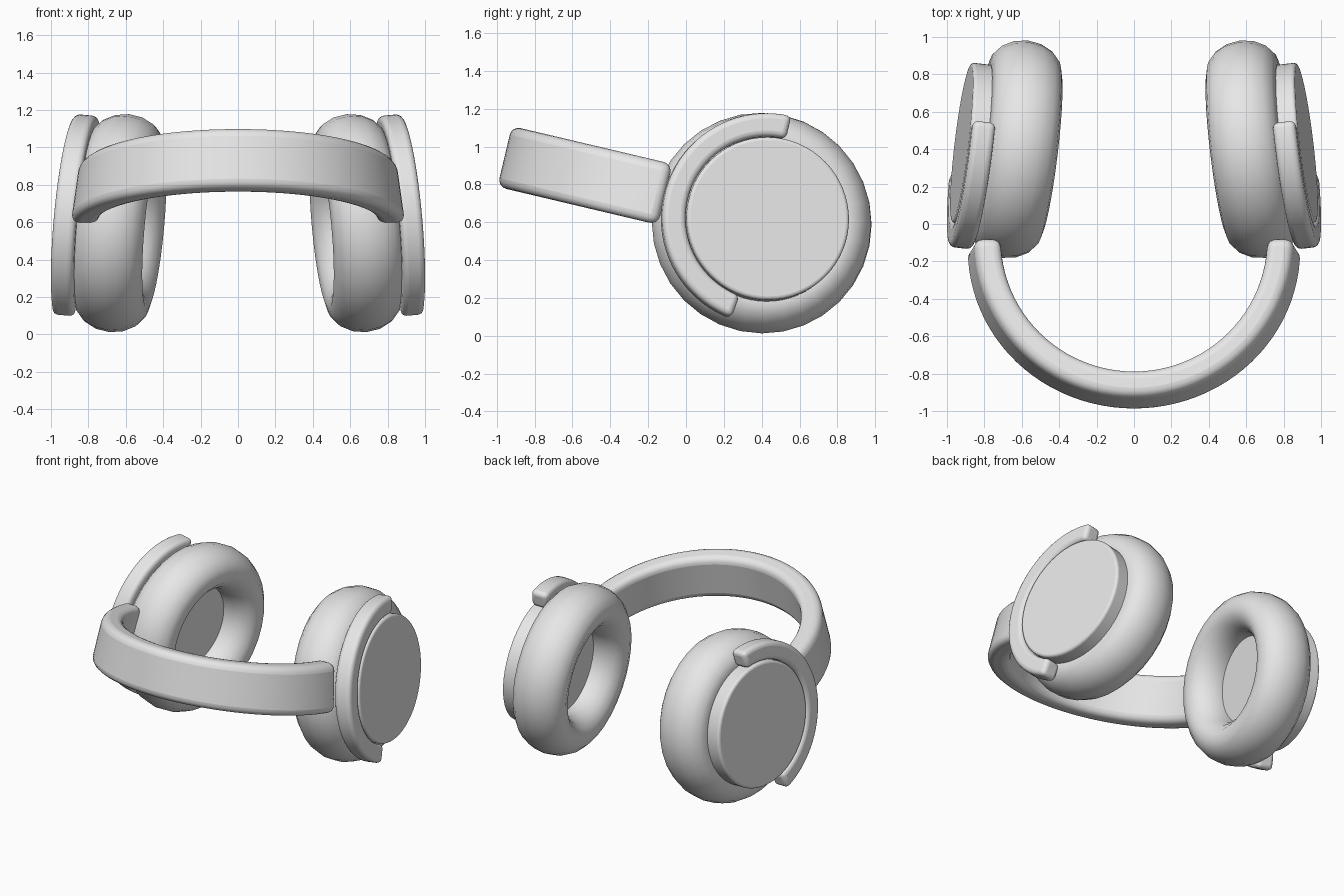
import bpy, bmesh, math
from mathutils import Matrix, Vector

cube = bpy.data.objects.get("Cube")
if cube:
    bpy.data.objects.remove(cube, do_unlink=True)

GREY = (0.8, 0.8, 0.8, 1.0)
mat = bpy.data.materials.new("light_grey")
mat.use_nodes = True
mat.diffuse_color = GREY
mat.node_tree.nodes["Principled BSDF"].inputs["Base Color"].default_value = GREY


def frame(origin, x_axis, z_axis):
    """Matrix whose local z is z_axis and local x lies close to x_axis."""
    z = Vector(z_axis).normalized()
    x = Vector(x_axis)
    x = (x - z * x.dot(z)).normalized()
    y = z.cross(x)
    m = Matrix((x, y, z)).transposed().to_4x4()
    m.translation = Vector(origin)
    return m


def sweep(name, profile, start, end, steps, matrix, bevel=0, mirror=False, flare=0):
    """Turn a closed (radius, height) profile about local z, between two angles."""
    bm = bmesh.new()
    full = abs(end - start) >= 360
    rings = []
    for i in range(steps if full else steps + 1):
        a = math.radians(start + (end - start) * i / steps)
        rings.append([bm.verts.new((r * math.cos(a) * (1 - flare * h),
                                    r * math.sin(a), h)) for r, h in profile])
    n = len(profile)
    for i in range(steps):
        p, q = rings[i], rings[(i + 1) % len(rings)]
        for j in range(n):
            k = (j + 1) % n
            bm.faces.new((p[j], q[j], q[k], p[k]))
    if not full:
        bm.faces.new(rings[0])
        bm.faces.new(rings[-1][::-1])
    return finish(name, bm, matrix, bevel, mirror)


def finish(name, bm, matrix, bevel, mirror):
    bm.transform(matrix)
    bmesh.ops.recalc_face_normals(bm, faces=bm.faces[:])
    mesh = bpy.data.meshes.new(name)
    bm.to_mesh(mesh)
    bm.free()
    mesh.materials.append(mat)
    obj = bpy.data.objects.new(name, mesh)
    bpy.context.collection.objects.link(obj)
    if bevel:
        mod = obj.modifiers.new("soft_edges", "BEVEL")
        mod.width = bevel
        mod.segments = 4
        mod.limit_method = "ANGLE"
        mod.angle_limit = math.radians(40)
    if mirror:
        obj.modifiers.new("both_sides", "MIRROR")
    bpy.ops.object.select_all(action="DESELECT")
    obj.select_set(True)
    bpy.context.view_layer.objects.active = obj
    bpy.ops.object.shade_smooth_by_angle(angle=math.radians(40))
    return obj


def rectangle(r0, r1, h0, h1):
    return [(r0, h0), (r1, h0), (r1, h1), (r0, h1)]


# Ear cup frame: local z points outward, leaning back and up
cup = frame((0.635, 0.40, 0.595), (0, 1, 0), (1, 0.12, 0.09))

# Padded ring cushions
ring = [(0.44 + 0.145 * math.cos(math.tau * i / 16),
         0.19 * math.sin(math.tau * i / 16)) for i in range(16)]
sweep("ear_cushions", ring, 0, 360, 32, cup, mirror=True)

# Outer discs, whose inner ends close the cushion holes
bm = bmesh.new()
bmesh.ops.create_cone(bm, cap_ends=True, segments=64, radius1=0.432,
                      radius2=0.432, depth=0.29)
bmesh.ops.translate(bm, verts=bm.verts[:], vec=(0, 0, 0.145))
finish("ear_cup_discs", bm, cup, 0.018, True)

# Curved yokes hugging the front of each disc
sweep("yokes", rectangle(0.436, 0.56, 0.168, 0.29), 77, 250, 40, cup,
      bevel=0.03, mirror=True)

# Half-round headband, tipped up towards the front and flared at its lower edge
tilt = math.radians(13.3)
band = frame((0, -0.11, 0.747), (1, 0, 0), (0, math.sin(tilt), math.cos(tilt)))
sweep("headband", rectangle(0.726, 0.872, -0.165, 0.165), 180, 360, 48, band,
      bevel=0.05, flare=0.16)
